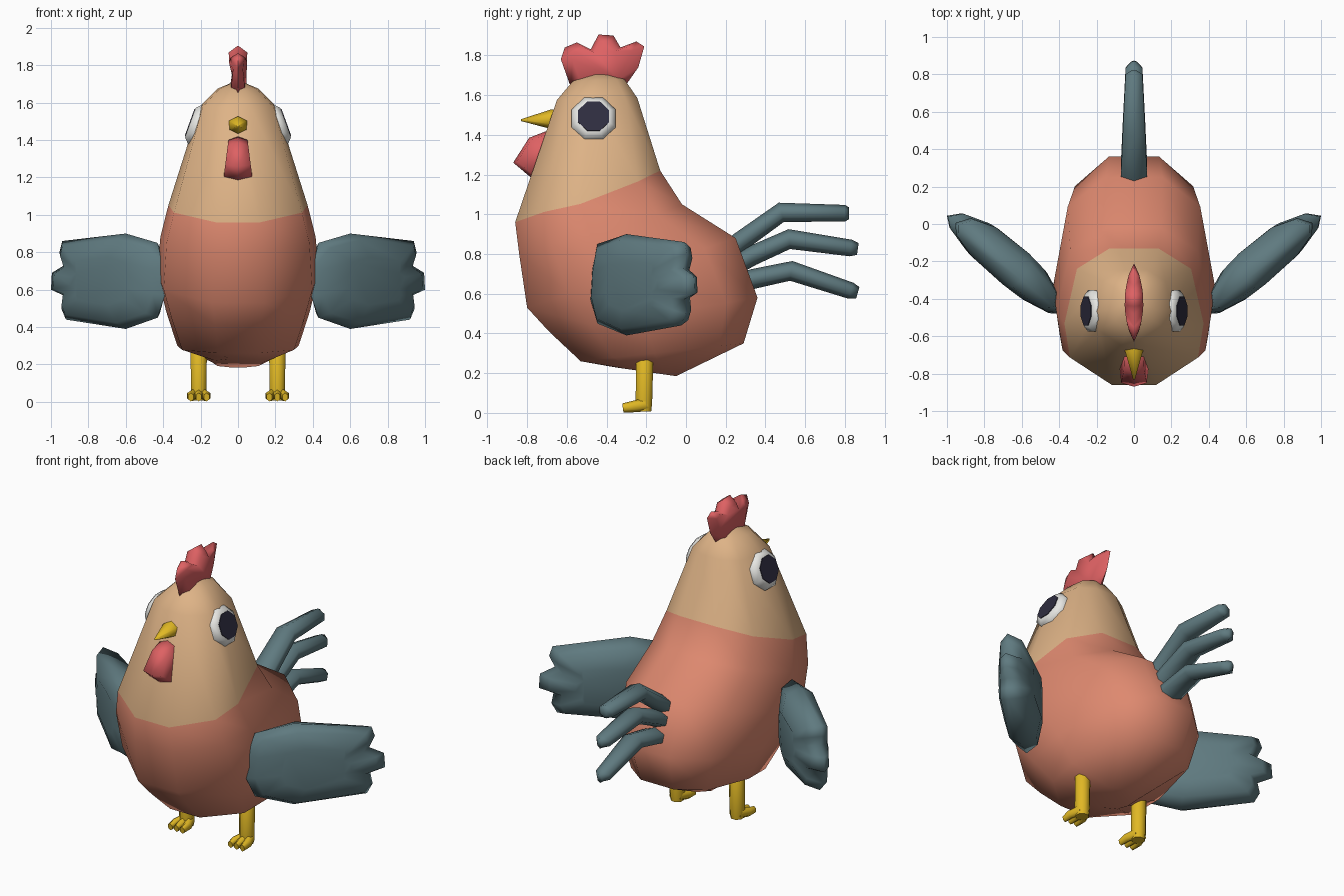
import bpy, bmesh, math
from mathutils import Vector

if "Cube" in bpy.data.objects:
    bpy.data.objects.remove(bpy.data.objects["Cube"])


def material(name, rgb):
    m = bpy.data.materials.new(name)
    m.diffuse_color = (*rgb, 1)
    m.use_nodes = True
    m.node_tree.nodes["Principled BSDF"].inputs["Base Color"].default_value = m.diffuse_color
    return m


CREAM = material("cream", (.73, .45, .24))
CORAL = material("coral", (.73, .25, .16))
TEAL = material("slate_teal", (.115, .195, .215))
RED = material("comb_red", (.73, .12, .125))
YELLOW = material("yellow", (.75, .48, .018))
WHITE = material("eye_white", (.80, .80, .77))
DARK = material("pupil_dark", (.028, .026, .05))


def finish(name, bm, mats, angle=80):
    bmesh.ops.recalc_face_normals(bm, faces=bm.faces)
    me = bpy.data.meshes.new(name)
    bm.to_mesh(me)
    bm.free()
    for m in mats:
        me.materials.append(m)
    me.shade_smooth()
    me.set_sharp_from_angle(angle=math.radians(angle))
    ob = bpy.data.objects.new(name, me)
    bpy.context.collection.objects.link(ob)
    return ob


def loft(bm, rings, mat_rule=lambda i: 0):
    """Bridge equal-length rings of points and cap both ends."""
    vs = [[bm.verts.new(p) for p in r] for r in rings]
    n = len(vs[0])
    for i, (a, b) in enumerate(zip(vs, vs[1:])):
        for k in range(n):
            f = bm.faces.new((a[k], a[(k + 1) % n], b[(k + 1) % n], b[k]))
            f.material_index = mat_rule(i)
    bm.faces.new(vs[0]).material_index = mat_rule(0)
    bm.faces.new(vs[-1]).material_index = mat_rule(len(rings))


def tube(bm, path, sizes, sides=8):
    """Tube along a path; sizes are (half width, half height) pairs."""
    pts = [Vector(p) for p in path]
    rings = []
    for i, p in enumerate(pts):
        t = (pts[min(i + 1, len(pts) - 1)] - pts[max(i - 1, 0)]).normalized()
        side = Vector((1, 0, 0))
        side = (side - t * side.dot(t)).normalized()
        up = t.cross(side)
        w, h = sizes[i]
        rings.append([p + side * w * math.cos(a) + up * h * math.sin(a)
                      for a in (math.tau * (k + .5) / sides for k in range(sides))])
    loft(bm, rings)


def pillow(bm, outline, place, layers, front, back, taper=0):
    """Flat outline with raised inset layers (scale, height) on both sides."""
    n = len(outline)
    us, vs = zip(*outline)
    cu, cv = (min(us) + max(us)) / 2, (min(vs) + max(vs)) / 2
    span = max(us) - cu
    mid = [bm.verts.new(place(u, v, 0)) for u, v in outline]
    for d in (front, -back):
        outer = mid
        for scale, height in layers:
            inner = []
            for u, v in outline:
                a, b = cu + (u - cu) * scale, cv + (v - cv) * scale
                thin = 1 - taper * ((a - cu) / span) ** 2
                inner.append(bm.verts.new(place(a, b, d * height * thin)))
            for k in range(n):
                j = (k + 1) % n
                bm.faces.new((outer[k], outer[j], inner[j], inner[k]))
            outer = inner
        bm.faces.new(outer)


# Body and head: tilted rings given as front y,z / back y,z / half width / side sag
RINGS = [
    (-.46, 1.708, -.40, 1.708, .03, 0),
    (-.57, 1.67, -.31, 1.68, .11, 0),
    (-.65, 1.575, -.245, 1.585, .205, 0),
    (-.86, .96, -.13, 1.22, .372, .025),
    (-.84, .80, -.02, 1.05, .415, .03),
    (-.80, .53, .25, .88, .432, 0),
    (-.69, .41, .36, .58, .385, 0),
    (-.53, .26, .29, .35, .325, 0),
    (-.36, .23, -.05, .185, .135, 0),
]
# Cross-section: fraction of half width, fraction from front to back, sag
HALF = [(.32, 0, 0), (.92, .2, 0), (1, .45, 1), (.82, .85, .6), (.35, 1, 0)]
SECTION = HALF + [(-x, t, g) for x, t, g in reversed(HALF)]
bm = bmesh.new()
loft(bm, [[(x * w, fy + (by - fy) * t, fz + (bz - fz) * t - g * sag) for x, t, g in SECTION]
          for fy, fz, by, bz, w, sag in RINGS], lambda i: 0 if i < 3 else 1)
finish("body", bm, [CREAM, CORAL], 60)

# Comb: thickest in the middle, thin toward the ends
bm = bmesh.new()
comb = [(-.58, 1.64), (-.63, 1.78), (-.61, 1.84), (-.55, 1.865), (-.48, 1.83), (-.44, 1.905),
        (-.365, 1.90), (-.33, 1.84), (-.25, 1.87), (-.21, 1.845), (-.24, 1.74), (-.31, 1.64)]
pillow(bm, comb, lambda u, v, d: (d, u, v), [(.72, 1)], .05, .05, .9)
finish("comb", bm, [RED], 100)

# Wattle: wider toward the bottom
bm = bmesh.new()
wattle = [(-.87, 1.26), (-.79, 1.385), (-.70, 1.42), (-.60, 1.32), (-.66, 1.2), (-.775, 1.18)]
pillow(bm, wattle, lambda u, v, d: (d * (1 + 2 * (1.3 - v)), u, v), [(.85, 1)], .064, .064)
finish("wattle", bm, [RED], 100)

# Beak
bm = bmesh.new()
tube(bm, [(0, -.62, 1.48), (0, -.68, 1.478), (0, -.83, 1.474)],
     [(.057, .05), (.055, .049), (.006, .005)], 6)
finish("beak", bm, [YELLOW])

# Tail feathers
TAIL = {
    "upper": [(.20, .80), (.27, .86), (.48, 1.01), (.80, 1.005), (.82, 1.005)],
    "middle": [(.24, .74), (.33, .79), (.52, .875), (.83, .83), (.865, .825)],
    "lower": [(.26, .65), (.34, .675), (.53, .715), (.83, .615), (.865, .605)],
}
for name, path in TAIL.items():
    bm = bmesh.new()
    tube(bm, [(0, y, z) for y, z in path],
         [(.08, .05), (.08, .05), (.07, .05), (.052, .042), (.018, .03)], 6)
    finish(name + "_tail_feather", bm, [TEAL])

WING = [(.40, .72), (.43, .85), (.60, .90), (.94, .86), (.955, .80), (.93, .73), (.995, .69),
        (1.0, .60), (.935, .57), (.945, .50), (.92, .44), (.60, .39), (.43, .45), (.39, .57)]

for s, side in ((1, "left"), (-1, "right")):
    # Wing: swept back along a slanted upright plane
    bm = bmesh.new()
    pillow(bm, WING, lambda u, v, d: (s * (u + .65 * d), -.30 + .86 * (u - .6) - .76 * d, v),
           [(.87, .75), (.5, 1)], .085, .135, .5)
    finish(side + "_wing", bm, [TEAL])

    # Eye: low white dome with a flat pupil, leaning with the head
    n = Vector((s * .94, 0, .34))
    up = Vector((-s * .34, 0, .94))
    across = Vector((0, 1, 0))
    centre = Vector((s * .238, -.465, 1.487))

    def disc(r, off):
        return [centre + n * off + (across * math.cos(a) + up * math.sin(a)) * r
                for a in (math.tau * (k + .5) / 8 for k in range(8))]

    bm = bmesh.new()
    loft(bm, [disc(.118, -.05), disc(.12, -.008), disc(.09, .018)])
    finish(side + "_eye", bm, [WHITE], 60)
    bm = bmesh.new()
    loft(bm, [disc(.084, .016), disc(.084, .022)])
    finish(side + "_pupil", bm, [DARK], 30)

    # Leg with three toes
    bm = bmesh.new()
    x = s * .21
    tube(bm, [(x, -.208, .287), (x, -.208, .272), (x, -.212, .05), (x, -.212, .008)],
         [(.038, .038), (.047, .047), (.045, .045), (.04, .04)], 8)
    for spread in (-.042, 0, .042):
        tube(bm, [(x + spread * .4, -.20, .042), (x + spread, -.265, .032), (x + spread, -.318, .025)],
             [(.026, .034), (.024, .029), (.017, .023)], 6)
    finish(side + "_leg", bm, [YELLOW])
